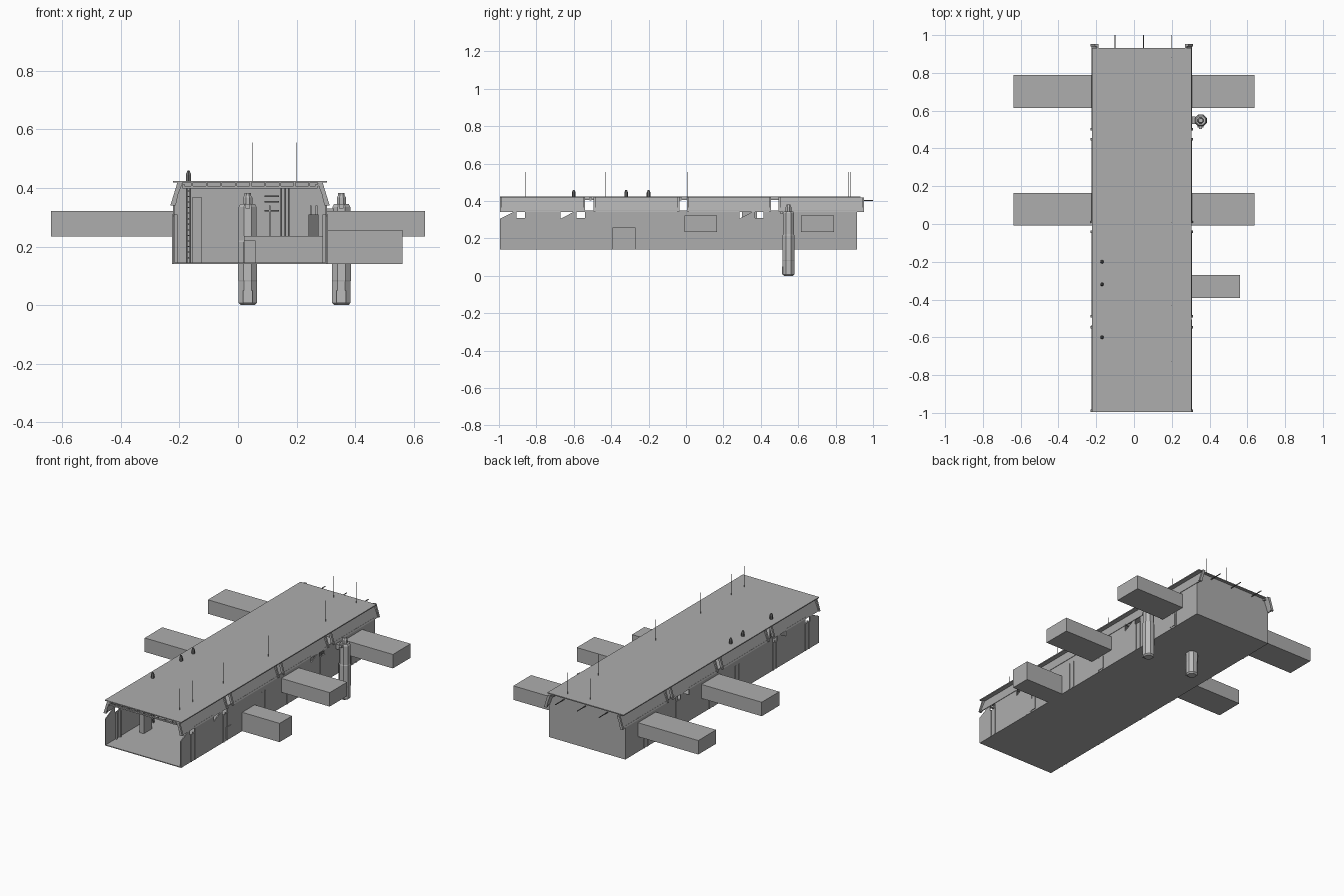
import bpy, bmesh, math
from mathutils import Vector

if "Cube" in bpy.data.objects:
    bpy.data.objects.remove(bpy.data.objects["Cube"])


def material(name, v):
    m = bpy.data.materials.new(name)
    m.diffuse_color = (v, v, v, 1)
    m.use_nodes = True
    m.node_tree.nodes["Principled BSDF"].inputs["Base Color"].default_value = m.diffuse_color
    return m


GREY = material("mid grey", 0.42)
PALE = material("pale grey", 0.5)
DARK = material("dark grey", 0.16)


def finish(name, bm, mat):
    bmesh.ops.recalc_face_normals(bm, faces=bm.faces)
    me = bpy.data.meshes.new(name)
    bm.to_mesh(me)
    bm.free()
    ob = bpy.data.objects.new(name, me)
    me.materials.append(mat)
    bpy.context.collection.objects.link(ob)
    return ob


def box(name, x0, x1, y0, y1, z0, z1, mat=GREY):
    bm = bmesh.new()
    bmesh.ops.create_cube(bm, size=1)
    for v in bm.verts:
        v.co = Vector(((x0 + x1) / 2 + v.co.x * (x1 - x0),
                       (y0 + y1) / 2 + v.co.y * (y1 - y0),
                       (z0 + z1) / 2 + v.co.z * (z1 - z0)))
    return finish(name, bm, mat)


def prism(name, pts, push, mat=GREY):
    """Extrude a flat outline along a vector."""
    bm = bmesh.new()
    f = bm.faces.new([bm.verts.new(p) for p in pts])
    ext = bmesh.ops.extrude_face_region(bm, geom=[f])
    bmesh.ops.translate(bm, vec=push,
                        verts=[g for g in ext["geom"] if isinstance(g, bmesh.types.BMVert)])
    return finish(name, bm, mat)


def lathe(name, cx, cy, rings, mat=PALE, n=8):
    """Stack of polygon rings given as (radius, height)."""
    bm = bmesh.new()
    loops = [[bm.verts.new((cx + r * math.cos((i + .5) * math.tau / n),
                            cy + r * math.sin((i + .5) * math.tau / n), z))
              for i in range(n)] for r, z in rings]
    for a, b in zip(loops, loops[1:]):
        for i in range(n):
            bm.faces.new((a[i], a[(i + 1) % n], b[(i + 1) % n], b[i]))
    bm.faces.new(loops[0])
    bm.faces.new(loops[-1])
    return finish(name, bm, mat)


XL, XR, MID = -0.222, 0.304, 0.041
FRONT, BACK = -0.995, 0.915

# Floor, roof and end wall
box("floor", XL, XR, FRONT, BACK, 0.14, 0.145)
box("roof", XL, XR, FRONT, 0.932, 0.418, 0.424)
prism("back_wall", [(XL, BACK - .006, .14), (XR, BACK - .006, .14), (XR, BACK - .006, .34),
                    (.275, BACK - .006, .42), (-.193, BACK - .006, .42), (XL, BACK - .006, .34)],
      (0, .006, 0))

# Side walls with stepped and slanted top edge; slots sit at each step
steps = [-0.905, -0.585, 0.37]
top = []
for s in steps:
    if s > -0.9:
        top.append((s - .085, .35))
    top += [(s - .085, .305), (s, .35), (s, .31), (s + .045, .31), (s + .045, .35)]
outline = [(FRONT, .14)] + top + [(BACK, .35), (BACK, .14)]
outline[1] = (FRONT, .305)
slots = [-0.90, -0.58, -0.21, 0.045, 0.375, 0.69]

for side, label in ((1, "right"), (-1, "left")):
    xo = XR if side > 0 else XL
    prism(f"{label}_wall", [(xo, y, z) for y, z in outline], (-side * .006, 0, 0))

    # Slim pilasters standing on both faces of the wall
    for y in slots:
        for dy in (0, .036):
            xs = sorted((xo - side * .016, xo + side * .003))
            box(f"{label}_pilaster", *xs, y + dy, y + dy + .008, .14, .31)

    # Sloping eave panels in four bays with a bracket at each end
    for y0, y1 in ((-.995, -.54), (-.495, -.035), (.005, .455), (.495, .952)):
        xt, xb = MID + side * .236, MID + side * .266
        prism(f"{label}_eave_panel", [(xt, y0, .418), (xb, y0, .34),
                                      (xb - side * .006, y0, .34), (xt - side * .006, y0, .418)],
              (0, y1 - y0, 0))
        for y in (y0, y1 - .012):
            prism(f"{label}_eave_bracket", [(xt, y, .418), (xt + side * .012, y, .418),
                                            (xb + side * .006, y, .34), (xb - side * .012, y, .34)],
                  (0, .012, 0))
    # Rail seen in the gaps between bays
    xs = sorted((xo - side * .03, xo - side * .04))
    box(f"{label}_eave_rail", *xs, FRONT, .93, .405, .413)
    # Long side passages
    for y0, y1 in ((-.008, .165), (.615, .79)):
        xs = sorted((xo, MID - .041 + side * .638))
        box(f"{label}_passage", *xs, y0, y1, .235, .322)

# Short low passage and wall doors
box("low_passage", XR, .562, -.393, -.27, .14, .257)
for y in (-.55, .05, .68):
    box("door_panel", XR, XR + .004, y, y + .045, .15, .225)

# Two standing columns: one outside, one through the floor
for name, cx, h in (("outer_column", .353, .345), ("inner_column", .033, .345)):
    cy = .548
    lathe(name, cx, cy, [(.026, 0), (.034, .008), (.034, .08), (.035, .085), (.035, .215),
                         (.033, .22), (.033, .335), (.027, h)])
    lathe(name + "_cap", cx, cy, [(.017, h), (.017, h + .022), (.012, h + .03), (.012, h + .037)])
    box(name + "_hatch", cx - .016, cx + .016, cy - .036, cy - .03, .008, .05, PALE)
    box(name + "_bracket", cx - .008, cx + .008, cy - .044, cy - .03, .33, .345, PALE)
box("column_mount", XR, .326, .53, .568, .3, .33)

# Front header beam with hanging lamps
box("front_beam", -.19, .272, FRONT, FRONT + .012, .398, .406)
for i in range(9):
    x = -.16 + i * .05
    box("header_strut", x, x + .006, FRONT, FRONT + .01, .404, .418)
for k in range(1, 8):
    y = FRONT + k * .24
    box("ceiling_beam", -.19, .272, y, y + .01, .402, .418)

# Interior fittings
for y in (-.6, -.32, -.2):
    for dx in (0, .012):
        box("mast_post", -.177 + dx, -.173 + dx, y, y + .005, .145, .45, DARK)
    for k in range(14):
        box("mast_rung", -.177, -.161, y, y + .005, .16 + k * .019, .164 + k * .019, DARK)
    lathe("mast_top", -.169, y, [(.01, .424), (.01, .445), (.004, .46)], DARK, 6)
for y in (-.75, -.45, .3):
    box("left_locker", -.155, -.125, y, y + .08, .145, .37)
box("partition", .02, .30, .3, .306, .145, .236)
box("console", .02, .06, .2, .26, .145, .22)
box("cabinet", .135, .18, .4, .45, .145, .235)
box("machine_block", .24, .275, .35, .45, .2, .31, DARK)
for x in (.145, .158, .17):
    box("standing_pipe", x, x + .006, .42, .426, .2, .418, DARK)
for x in (.105, .245, .265):
    box("floor_post", x, x + .006, .5, .506, .145, .34)
for z in (.32, .35, .37):
    box("shelf_rail", .09, .14, .5, .505, z, z + .005, DARK)

# Roof aerials and rear rods
for x, y in ((.2, -.86), (.2, -.73), (.2, -.43), (.2, .01), (.2, .58), (.05, .87), (.2, .88)):
    box("roof_aerial", x - .001, x + .001, y - .001, y + .001, .42, .555, DARK)
for x in (-.1, .05, .2):
    box("rear_rod", x - .002, x + .002, BACK, 1.0, .40, .404, DARK)
